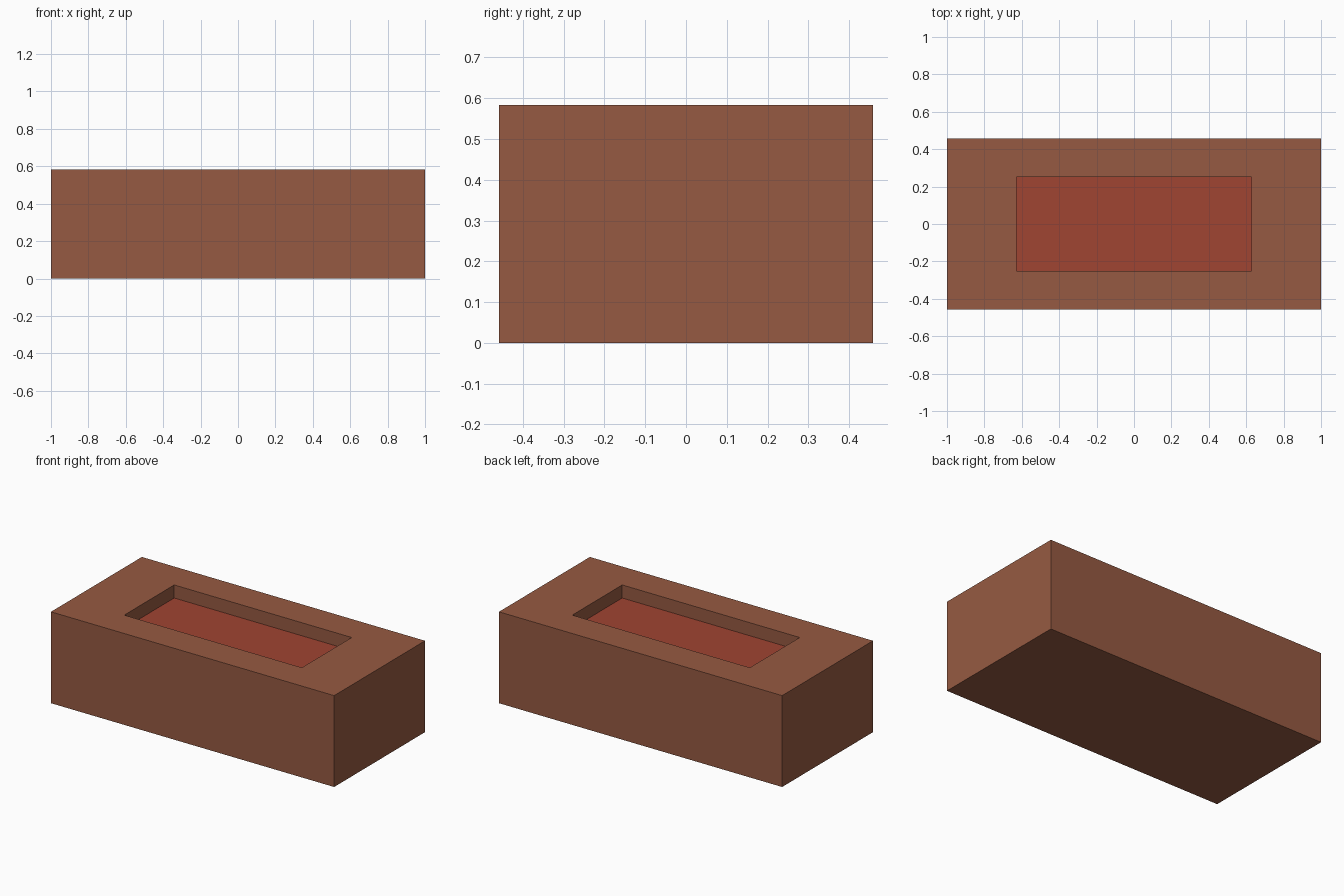
import bpy, bmesh
from mathutils import Vector

if "Cube" in bpy.data.objects:
    bpy.data.objects.remove(bpy.data.objects["Cube"])

LENGTH, WIDTH, HEIGHT = 2.0, 11 / 12, 7 / 12
RECESS_X, RECESS_Y, DEPTH = 0.627, 0.252, 1 / 12


def material(name, color):
    m = bpy.data.materials.new(name)
    m.diffuse_color = (*color, 1)
    m.use_nodes = True
    m.node_tree.nodes["Principled BSDF"].inputs["Base Color"].default_value = m.diffuse_color
    return m


brown = material("brown_clay", (0.305, 0.102, 0.054))
red = material("red_clay", (0.352, 0.058, 0.032))

# Solid block standing on the ground
bm = bmesh.new()
bmesh.ops.create_cube(bm, size=1)
bmesh.ops.scale(bm, vec=Vector((LENGTH, WIDTH, HEIGHT)), verts=bm.verts)
bmesh.ops.translate(bm, vec=Vector((0, 0, HEIGHT / 2)), verts=bm.verts)

# Rim: inset the top face and size it to the recess outline
top = max(bm.faces, key=lambda f: f.calc_center_median().z)
bmesh.ops.inset_individual(bm, faces=[top], thickness=0.1)
for v in top.verts:
    v.co.x = RECESS_X if v.co.x > 0 else -RECESS_X
    v.co.y = RECESS_Y if v.co.y > 0 else -RECESS_Y

# Recess: second loop dropped straight down makes vertical walls and a red floor
bmesh.ops.inset_individual(bm, faces=[top], thickness=0.01)
for v in top.verts:
    v.co.x = RECESS_X if v.co.x > 0 else -RECESS_X
    v.co.y = RECESS_Y if v.co.y > 0 else -RECESS_Y
    v.co.z = HEIGHT - DEPTH
top.material_index = 1

bmesh.ops.recalc_face_normals(bm, faces=bm.faces)
mesh = bpy.data.meshes.new("brick")
bm.to_mesh(mesh)
bm.free()
mesh.materials.append(brown)
mesh.materials.append(red)
brick = bpy.data.objects.new("brick", mesh)
bpy.context.collection.objects.link(brick)
